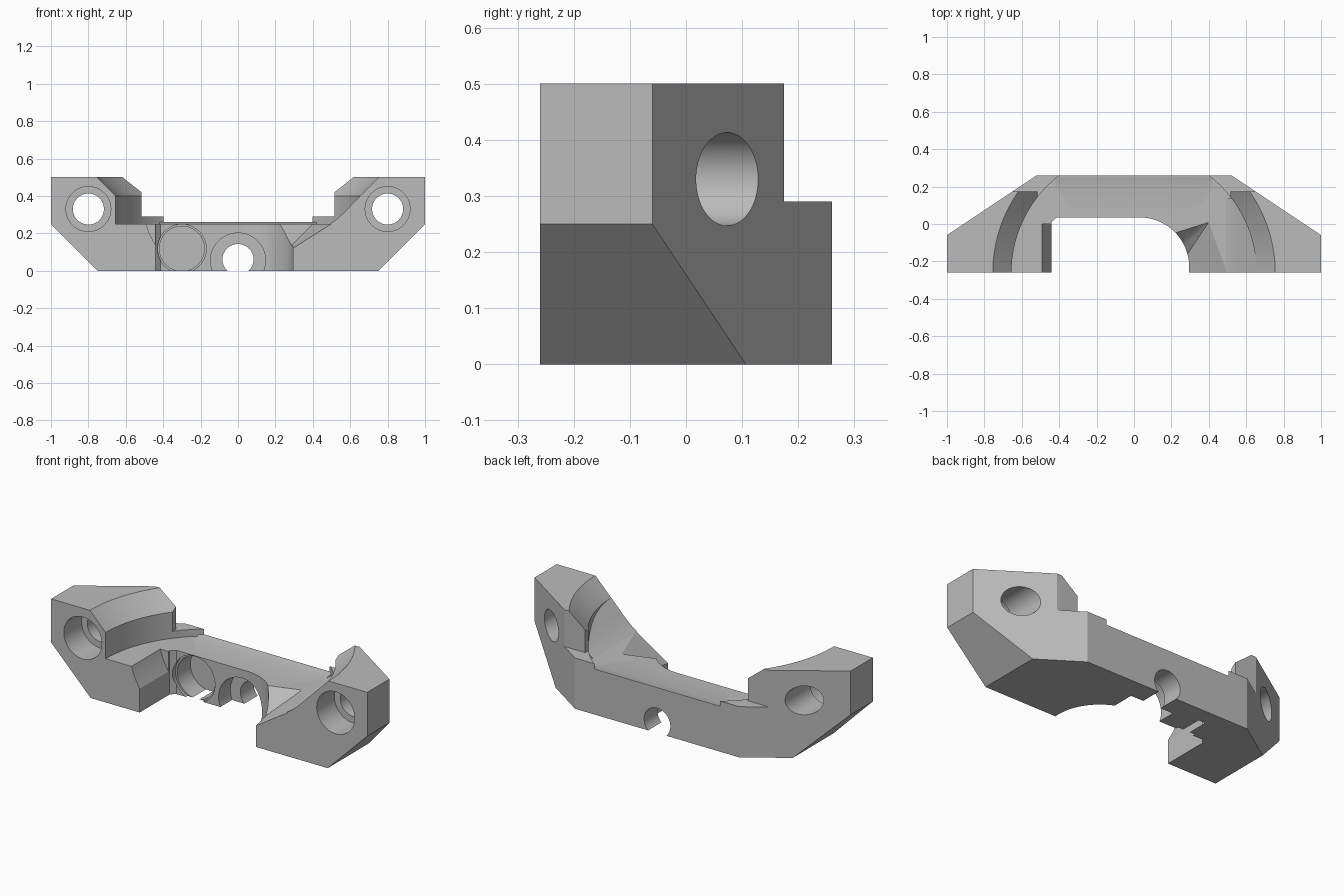
import bpy, bmesh, math
from mathutils import Matrix, Vector

if "Cube" in bpy.data.objects:
    bpy.data.objects.remove(bpy.data.objects["Cube"], do_unlink=True)

grey = bpy.data.materials.new("plain_grey")
grey.use_nodes = True
GREY = (0.5, 0.5, 0.5, 1)
grey.diffuse_color = GREY
grey.node_tree.nodes["Principled BSDF"].inputs["Base Color"].default_value = GREY


def make(name, bm):
    bmesh.ops.recalc_face_normals(bm, faces=bm.faces[:])
    mesh = bpy.data.meshes.new(name)
    bm.to_mesh(mesh)
    bm.free()
    mesh.materials.append(grey)
    ob = bpy.data.objects.new(name, mesh)
    bpy.context.collection.objects.link(ob)
    return ob


def prism(name, pts, lo, hi, place):
    """Extrude a flat profile; place(a, b, t) maps it into space."""
    bm = bmesh.new()
    base = bm.faces.new([bm.verts.new(place(a, b, lo)) for a, b in pts])
    out = bmesh.ops.extrude_face_region(bm, geom=[base])
    shift = Vector(place(0, 0, hi)) - Vector(place(0, 0, lo))
    bmesh.ops.translate(bm, vec=shift, verts=[v for v in out["geom"] if isinstance(v, bmesh.types.BMVert)])
    return make(name, bm)


def along_z(a, b, t): return (a, b, t)
def along_y(a, b, t): return (a, t, b)
def along_x(a, b, t): return (t, a, b)


def box(name, x0, x1, y0, y1, z0, z1):
    return prism(name, [(x0, y0), (x1, y0), (x1, y1), (x0, y1)], z0, z1, along_z)


def bore(name, x, z, r, y0, y1):
    ring = [(x + r * math.cos(i * math.tau / 64), z + r * math.sin(i * math.tau / 64)) for i in range(64)]
    return prism(name, ring, y0, y1, along_y)


def hull(name, pts):
    bm = bmesh.new()
    for p in pts:
        bm.verts.new(p)
    bmesh.ops.convex_hull(bm, input=bm.verts[:])
    return make(name, bm)


def combine(target, tool, operation="DIFFERENCE"):
    mod = target.modifiers.new(operation.title(), "BOOLEAN")
    mod.operation, mod.solver, mod.object = operation, "EXACT", tool
    bpy.context.view_layer.objects.active = target
    bpy.ops.object.modifier_apply(modifier=mod.name)
    bpy.data.objects.remove(tool, do_unlink=True)


# Bracket body from its plan outline
half = [(1, -0.26), (1, -0.06), (0.52, 0.26)]
outline = half + [(-x, y) for x, y in reversed(half)]
bracket = prism("clamp_bracket", outline, 0, 0.5, along_z)

# Sloped underside at both ends
for s in (1, -1):
    wedge = [(s * 0.75, 0), (s * 1.05, 0.3), (s * 1.05, -0.1), (s * 0.65, -0.1)]
    combine(bracket, prism("end_slope", wedge, -0.4, 0.4, along_y))

# Round seat with a flared rim
bm = bmesh.new()
profile = [(0, 0.25), (0.655, 0.25), (0.655, 0.4), (0.805, 0.55), (0, 0.55)]
verts = [bm.verts.new((r, 0, z)) for r, z in profile]
edges = [bm.edges.new(p) for p in zip(verts, verts[1:])]
bmesh.ops.spin(bm, geom=verts + edges, cent=(0, 0, 0), axis=(0, 0, 1), angle=math.tau, steps=128)
bmesh.ops.remove_doubles(bm, verts=bm.verts[:], dist=0.0001)
bmesh.ops.translate(bm, vec=(0, -0.26, 0), verts=bm.verts[:])
combine(bracket, make("round_seat", bm))

# Low pads behind and between the raised ends
combine(bracket, box("rear_step", -1.1, 1.1, 0.175, 0.4, 0.29, 0.6))
combine(bracket, box("middle_step", -0.515, 0.515, -0.4, 0.4, 0.29, 0.6))

# Slight ridge on the rear edge of the bar
ridge = [(0.2, 0.25), (0.25, 0.26), (0.26, 0.26), (0.26, 0.2), (0.2, 0.2)]
combine(bracket, prism("rear_ridge", ridge, -0.42, 0.42, along_x), "UNION")

# Ramp rising to the left end wall
ramp = [(0.49, 0.2), (0.49, 0.25), (0.52, 0.27), (0.55, 0.295), (0.58, 0.324),
        (0.61, 0.355), (0.655, 0.4), (0.66, 0.4), (0.66, 0.2)]
combine(bracket, prism("seat_ramp", ramp, -0.26, 0.14, along_y), "UNION")

# Front opening: one square side, one rounded side
arc = [(0.03 + 0.265 * math.sin(a), -0.23 + 0.265 * math.cos(a))
       for a in (math.radians(90 * i / 24) for i in range(25))]
opening = [(-0.44, -0.4), (-0.44, 0.01), (-0.415, 0.035)] + arc + [(0.295, -0.4)]
combine(bracket, prism("front_opening", opening, -0.1, 0.6, along_z))

# Steep bevel on the right side of the opening
bevel = [(-0.495, 0.26), (-0.475, 0.2), (-0.437, 0.13), (-0.4, 0.13), (-0.4, 0.26)]
combine(bracket, prism("opening_bevel", bevel, -0.4, 0.0, along_y))

# Faceted scoop on the left side of the opening
combine(bracket, hull("scoop", [
    (0.4, 0.01, 0.251), (0.5, -0.261, 0.251), (0.21, -0.05, 0.251), (0.28, -0.17, 0.13),
    (0.295, -0.262, 0.12), (0.2, -0.17, 0.13), (0.2, -0.262, 0.12), (0.2, -0.262, 0.251)]))

# Bolt holes with counterbores in the raised ends
for s in (1, -1):
    combine(bracket, bore("bolt_hole", s * 0.8, 0.33, 0.083, -0.4, 0.4))
    combine(bracket, bore("bolt_counterbore", s * 0.8, 0.33, 0.12, -0.4, -0.1))

# Centre hole and the blind pocket beside it
combine(bracket, bore("centre_hole", 0, 0.06, 0.083, -0.1, 0.4))
combine(bracket, bore("centre_counterbore", 0, 0.055, 0.147, -0.1, 0.14))
combine(bracket, bore("side_pocket_mouth", -0.3, 0.118, 0.13, -0.1, 0.05))
combine(bracket, bore("side_pocket", -0.3, 0.118, 0.12, -0.1, 0.17))

bpy.ops.object.select_all(action="DESELECT")
bracket.select_set(True)
bpy.context.view_layer.objects.active = bracket
bpy.ops.object.shade_smooth_by_angle(angle=math.radians(20))
